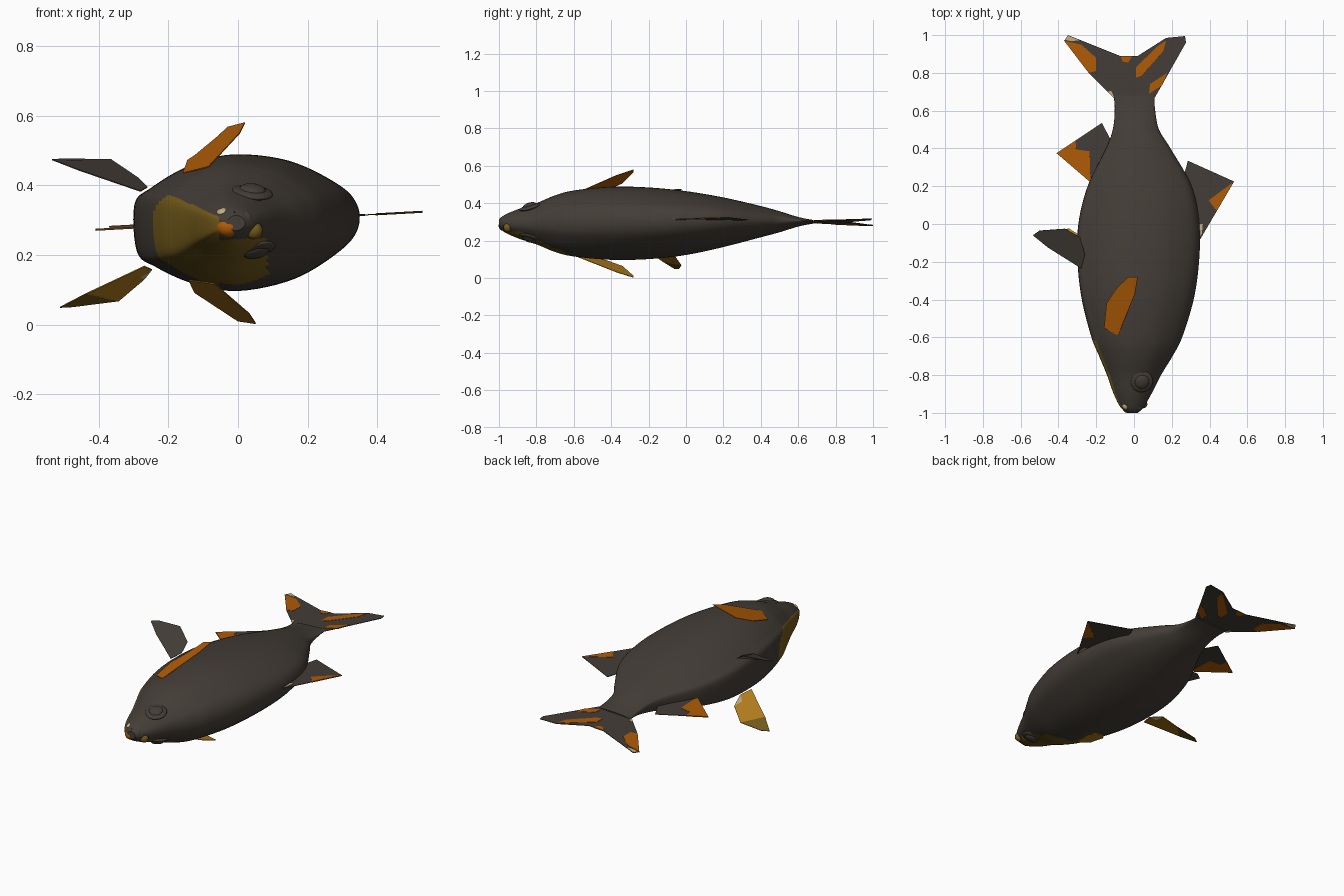
import bpy, bmesh, math
from mathutils import Vector

if "Cube" in bpy.data.objects:
    bpy.data.objects.remove(bpy.data.objects["Cube"])

ROLL, MID = 0.055, 0.295      # the fish lies on its side, rolled slightly
N = Vector((-ROLL, 0, 1)).normalized()


def material(name, rgb):
    m = bpy.data.materials.new(name)
    m.diffuse_color = (*rgb, 1)
    m.use_nodes = True
    m.node_tree.nodes["Principled BSDF"].inputs["Base Color"].default_value = m.diffuse_color
    return m


GREY = material("slate_grey", (0.057, 0.047, 0.038))
ORANGE = material("orange", (0.43, 0.105, 0.002))
OLIVE = material("olive_gold", (0.175, 0.104, 0.011))
AMBER = material("amber", (0.46, 0.21, 0.012))
CREAM = material("cream", (0.55, 0.42, 0.24))
DARK = material("mouth_dark", (0.015, 0.017, 0.022))


def plane_z(x):
    return MID + ROLL * x


def mirrored(p, drop=0.0):
    """Reflect a point through the mid plane of the fish."""
    p = Vector(p)
    return p - 2 * N.dot(p - Vector((0, 0, MID))) * N - Vector((0, 0, drop))


def finish(name, bm, mats):
    bmesh.ops.recalc_face_normals(bm, faces=bm.faces)
    me = bpy.data.meshes.new(name)
    bm.to_mesh(me)
    bm.free()
    ob = bpy.data.objects.new(name, me)
    bpy.context.collection.objects.link(ob)
    for m in mats:
        me.materials.append(m)
    return ob


def sheet(name, pts, mat, thick=0.003):
    """Thin fin or patch; 2D points are laid on the mid plane, lifted a little at the tail."""
    bm = bmesh.new()
    bm.faces.new([bm.verts.new(p if len(p) == 3 else
                               (p[0], p[1], plane_z(p[0]) + (0.006 if p[1] > 0.6 else 0))) for p in pts])
    ob = finish(name, bm, [mat])
    s = ob.modifiers.new("thickness", 'SOLIDIFY')
    s.thickness, s.offset = thick, 0
    return ob


def blob(name, loc, size, mat, axis=(0, 0, 1)):
    """Smooth ellipsoid whose third axis points along the given direction."""
    bm = bmesh.new()
    bmesh.ops.create_uvsphere(bm, u_segments=20, v_segments=12, radius=1)
    turn = Vector((0, 0, 1)).rotation_difference(Vector(axis)).to_matrix()
    for v in bm.verts:
        v.co = turn @ Vector(v.co[i] * size[i] for i in range(3)) + Vector(loc)
    for f in bm.faces:
        f.smooth = True
    return finish(name, bm, [mat])


def spline(pts, n, closed=False):
    """Catmull-Rom curve through points of any dimension."""
    out, k = [], len(pts)
    for i in range(k if closed else k - 1):
        q = [pts[j % k] if closed else pts[min(max(j, 0), k - 1)] for j in range(i - 1, i + 3)]
        for s in range(n):
            t = s / n
            out.append(tuple(0.5 * (2 * b + (c - a) * t + (2 * a - 5 * b + 4 * c - d) * t * t
                                    + (3 * b - a - 3 * c + d) * t ** 3) for a, b, c, d in zip(*q)))
    return out if closed else out + [pts[-1]]


# Body stations: y, belly x, back x, half thickness, height offset
stations = [(-1.0, -0.03, 0.02, 0.022, -0.003), (-0.97, -0.07, 0.05, 0.046, -0.003),
            (-0.9, -0.105, 0.09, 0.077, -0.004), (-0.8, -0.14, 0.14, 0.11, -0.004),
            (-0.7, -0.18, 0.20, 0.151, -0.004), (-0.6, -0.22, 0.25, 0.176, -0.003),
            (-0.4, -0.27, 0.31, 0.195, -0.002), (-0.2, -0.292, 0.338, 0.191, -0.002),
            (0.0, -0.288, 0.34, 0.17, -0.001), (0.2, -0.24, 0.30, 0.132, 0.003),
            (0.4, -0.145, 0.19, 0.083, 0.006), (0.5, -0.11, 0.13, 0.056, 0.006),
            (0.6, -0.10, 0.11, 0.025, 0.006), (0.68, -0.105, 0.105, 0.008, 0.006)]
half = [(-1, 0.36), (-0.85, 0.59), (-0.52, 0.86), (-0.1, 1), (0.43, 0.87), (0.84, 0.51), (1, 0.19)]
profile = spline(half + [(u, -h) for u, h in reversed(half)], 6, True)

bm = bmesh.new()
rings = []
for y, lo, hi, w, dz in spline(stations, 8):
    ring = []
    for u, h in profile:
        x = (lo + hi) / 2 + u * (hi - lo) / 2
        ring.append(bm.verts.new((x - ROLL * h * w, y, plane_z(x) + h * w + dz)))
    rings.append((ring, w))
for (a, w), (b, _) in zip(rings, rings[1:]):
    for i in range(len(a)):
        j = (i + 1) % len(a)
        f = bm.faces.new((a[i], a[j], b[j], b[i]))
        f.smooth = True
        # gold throat and lower cheek
        c = f.calc_center_median()
        h = c.z - plane_z(c.x)
        throat = (h < min(0.09, 0.52 * w) and c.x < -0.055 - 1.1 * max(h - 0.03, 0)
                  and c.y < -0.53 - 12 * max(h, 0) ** 2)
        cheek = h < -0.05 and c.x < 0.085 and c.y < -0.60 - 0.6 * max(c.x, 0)
        if throat or cheek:
            f.material_index = 1
bm.faces.new(rings[0][0])
bm.faces.new(rings[-1][0])
finish("body", bm, [GREY, OLIVE])

# Eyes with low lids on both sides of the head
axis = Vector((0.12, -0.3, 1)).normalized()
p = Vector((0.042, -0.835, plane_z(0.042) + 0.086))
low_axis = axis - 2 * N.dot(axis) * N
for side, q, d in (("upper", p, axis), ("lower", mirrored(p), low_axis)):
    blob(side + "_eyelid", q - d * 0.004, (0.060, 0.060, 0.014), GREY, d)
    blob(side + "_eye", q + d * 0.001, (0.040, 0.040, 0.019), GREY, d)

# Mouth
blob("lower_lip", (-0.026, -0.972, 0.280), (0.036, 0.030, 0.029), ORANGE)
blob("mouth_gap", (-0.004, -0.983, 0.307), (0.010, 0.014, 0.022), DARK, (-0.5, 0, 1))
blob("upper_lip", (0.022, -0.970, 0.297), (0.022, 0.022, 0.030), GREY)
blob("snout_spot", (0.046, -0.954, 0.270), (0.025, 0.022, 0.025), OLIVE)
blob("lip_spot", (-0.042, -0.960, 0.320), (0.020, 0.022, 0.015), CREAM)

# Pectoral fins
pectoral = [(-0.158, -0.55, 0.435), (-0.085, -0.59, 0.453), (0.005, -0.37, 0.55), (0.02, -0.28, 0.58),
            (-0.03, -0.28, 0.567), (-0.092, -0.34, 0.507), (-0.145, -0.42, 0.472)]
sheet("upper_pectoral_fin", pectoral, ORANGE)
sheet("lower_pectoral_fin", [mirrored(p, 0.011) for p in pectoral], AMBER)

# Pelvic fins, the lower one with a darker tip and a pale root
inner = [(-0.26, -0.16, 0.395), (-0.28, -0.235, 0.383), (-0.455, -0.125, 0.443)]
outer = [(-0.535, -0.06, 0.474), (-0.50, -0.035, 0.476)]
rear = [(-0.365, -0.025, 0.474), (-0.285, -0.07, 0.42)]
root = (-0.295, -0.13, 0.412)


def low(pts):
    return [mirrored(p, 0.009) for p in pts]


sheet("upper_pelvic_fin", inner + outer + rear, GREY)
sheet("lower_pelvic_fin", low(inner + rear + [root]), AMBER)
sheet("lower_pelvic_fin_tip", low(inner[2:] + outer + rear[:1]), OLIVE)
sheet("lower_pelvic_fin_root", low([inner[0], root, rear[1]]), CREAM)

# Dorsal, anal and tail fins
sheet("dorsal_fin", [(0.285, 0.335), (0.53, 0.225), (0.345, -0.09), (0.30, -0.06), (0.25, 0.2)], GREY)
sheet("anal_fin", [(-0.17, 0.535), (-0.41, 0.375), (-0.23, 0.22), (-0.18, 0.22), (-0.11, 0.42)], GREY)
sheet("tail_fin", [(-0.10, 0.66), (-0.24, 0.80), (-0.37, 0.97), (-0.35, 1.0), (-0.075, 0.89),
                   (0.02, 0.89), (0.17, 0.985), (0.27, 0.995), (0.275, 0.96), (0.105, 0.66)], GREY)

# Coloured fin patches, showing on both faces
patches = {
    "dorsal_patch": [(0.395, 0.125), (0.53, 0.225), (0.438, 0.07)],
    "anal_patch": [(-0.41, 0.375), (-0.31, 0.442), (-0.305, 0.395), (-0.235, 0.385), (-0.23, 0.22)],
    "tail_edge_patch": [(-0.37, 0.97), (-0.28, 0.95), (-0.20, 0.88), (-0.20, 0.81), (-0.24, 0.80)],
    "tail_stripe": [(0.01, 0.775), (0.01, 0.83), (0.13, 0.945), (0.17, 0.97), (0.155, 0.915), (0.04, 0.785)],
    "tail_base_patch": [(0.08, 0.69), (0.085, 0.74), (0.175, 0.80), (0.15, 0.735)],
    "tail_notch_patch": [(-0.07, 0.888), (-0.01, 0.89), (-0.03, 0.855), (-0.06, 0.86)],
}
for name, pts in patches.items():
    sheet(name, pts, ORANGE, 0.006)
sheet("dorsal_fleck", [(0.325, 0.0), (0.365, 0.0), (0.36, -0.05), (0.34, -0.08)], CREAM, 0.006)
sheet("tail_tip_fleck", [(-0.35, 1.0), (-0.365, 0.975), (-0.33, 0.968), (-0.29, 0.973)], CREAM, 0.006)
sheet("tail_root_fleck", [(-0.14, 0.70), (-0.12, 0.705), (-0.105, 0.67), (-0.11, 0.67)], CREAM, 0.006)
